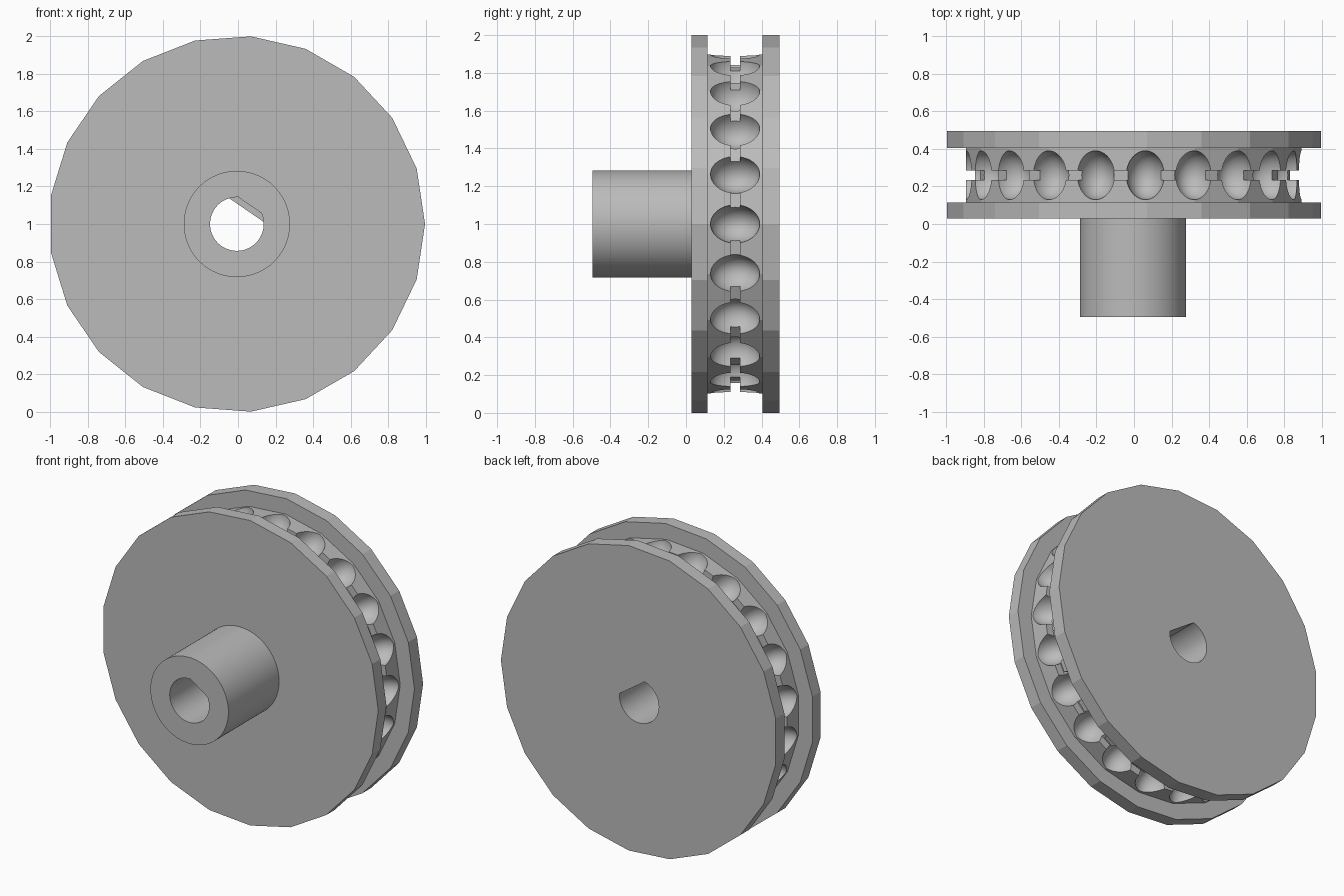
import bpy, bmesh
from math import sin, cos, pi, radians, acos
from mathutils import Matrix, Vector

if "Cube" in bpy.data.objects:
    bpy.data.objects.remove(bpy.data.objects["Cube"])

SIDES = 21
CENTRE = Vector((-0.006, 0, 1))
POCKET_Y = 0.26

grey = bpy.data.materials.new("plain grey")
grey.use_nodes = True
grey.diffuse_color = (0.5, 0.5, 0.5, 1)
grey.node_tree.nodes["Principled BSDF"].inputs["Base Color"].default_value = (0.5, 0.5, 0.5, 1)


def add_object(name, bm):
    bmesh.ops.recalc_face_normals(bm, faces=bm.faces)
    mesh = bpy.data.meshes.new(name)
    bm.to_mesh(mesh)
    bm.free()
    mesh.materials.append(grey)
    obj = bpy.data.objects.new(name, mesh)
    obj.location = CENTRE
    bpy.context.collection.objects.link(obj)
    return obj


def loft(name, rings):
    """Closed solid through rings of equal point count, capped at both ends."""
    bm = bmesh.new()
    loops = [[bm.verts.new(p) for p in ring] for ring in rings]
    for a, b in zip(loops, loops[1:]):
        for i in range(len(a)):
            j = (i + 1) % len(a)
            bm.faces.new((a[i], a[j], b[j], b[i]))
    bm.faces.new(loops[0])
    bm.faces.new(loops[-1])
    return add_object(name, bm)


def lathe(name, profile, sides):
    """Turn (radius, y) points around the axle."""
    turns = [2 * pi * k / sides for k in range(sides)]
    return loft(name, [[(r * cos(t), y, r * sin(t)) for t in turns] for r, y in profile])


def d_shaft(name, radius, flat, y0, y1):
    """Round shaft with one flat side facing up and to the left."""
    half = acos(flat / radius)
    mid = radians(55.5)
    steps = 72
    turns = [mid + half + (2 * pi - 2 * half) * k / steps for k in range(steps + 1)]
    return loft(name, [[(radius * cos(t), y, radius * sin(t)) for t in turns] for y in (y0, y1)])


def cut(target, cutter):
    cutter.hide_render = True
    mod = target.modifiers.new("cut", 'BOOLEAN')
    mod.operation = 'DIFFERENCE'
    mod.solver = 'EXACT'
    mod.object = cutter
    bpy.context.view_layer.objects.active = target
    bpy.ops.object.modifier_apply(modifier=mod.name)
    bpy.data.objects.remove(cutter)


# Wheel: two flanges, recessed rim and a narrow cord slot
RIM, FLANGE, SLOT = 0.9, 1.003, 0.85
wheel = lathe("wheel", [
    (FLANGE, 0.03), (FLANGE, 0.115), (RIM, 0.115), (RIM, 0.235), (SLOT, 0.235),
    (SLOT, 0.285), (RIM, 0.285), (RIM, 0.405), (FLANGE, 0.405), (FLANGE, 0.495)], SIDES)

# Bead pockets around the rim
bm = bmesh.new()
for k in range(SIDES):
    place = (Matrix.Rotation(-2 * pi * k / SIDES, 4, 'Y')
             @ Matrix.Translation((RIM, POCKET_Y, 0))
             @ Matrix.Diagonal((0.13, 0.13, 0.102, 1))
             @ Matrix.Rotation(pi / 2, 4, 'X'))
    bmesh.ops.create_uvsphere(bm, u_segments=40, v_segments=24, radius=1, matrix=place)
cut(wheel, add_object("pocket_cutter", bm))

# Hub
hub = lathe("hub", [(0.283, -0.495), (0.283, 0.03)], 96)

# Axle bore, with a shallower flat in the hub than in the wheel
cut(wheel, d_shaft("wheel_bore", 0.143, 0.09, -0.1, 0.6))
cut(hub, d_shaft("hub_bore", 0.143, 0.122, -0.6, 0.1))

for obj in (wheel, hub):
    bpy.ops.object.select_all(action='DESELECT')
    obj.select_set(True)
    bpy.context.view_layer.objects.active = obj
    bpy.ops.object.shade_smooth_by_angle(angle=radians(14))
